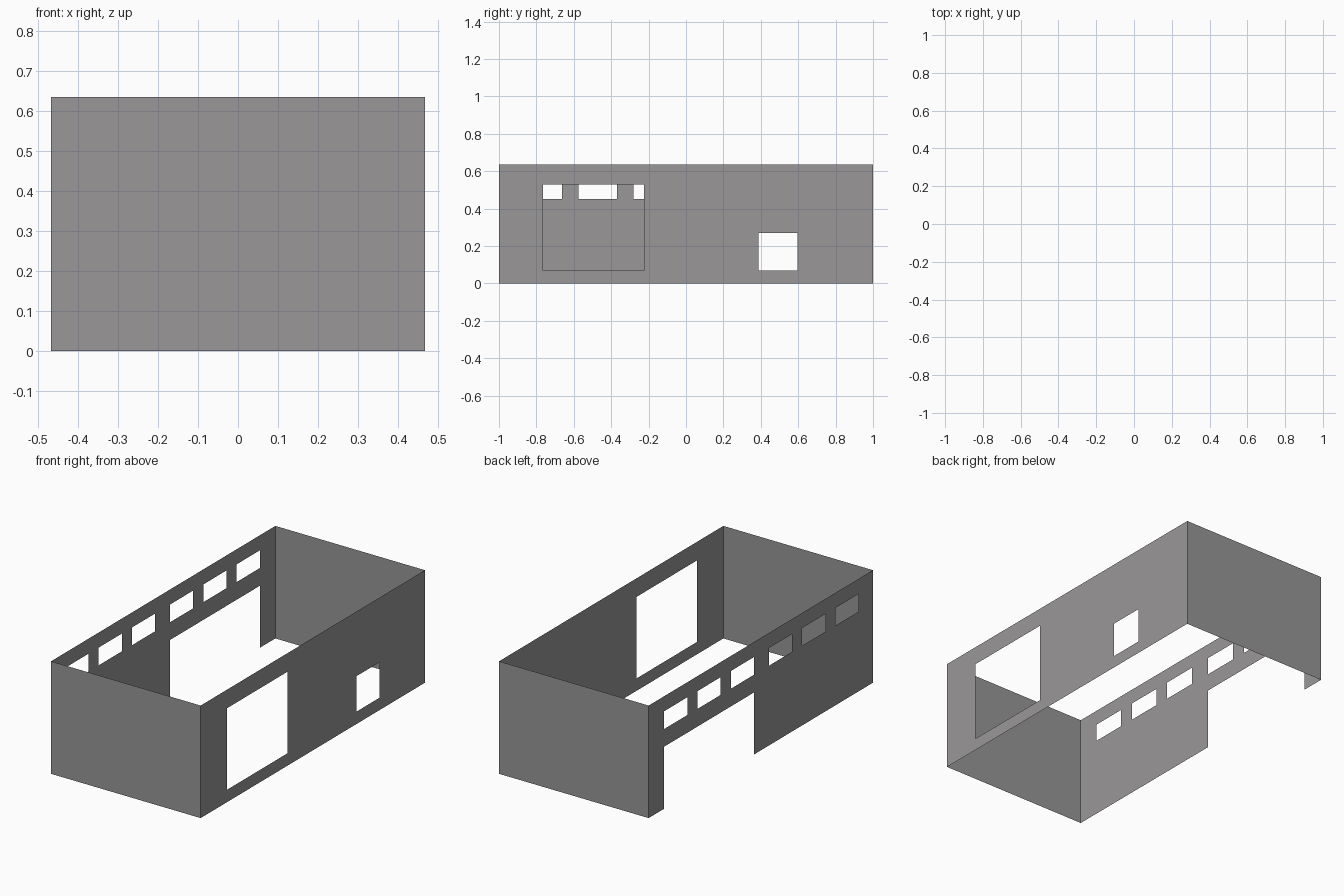
import bpy, bmesh

if "Cube" in bpy.data.objects:
    bpy.data.objects.remove(bpy.data.objects["Cube"])

W, L, H = 0.467, 1.0, 0.635   # half width, half length, height

grey = bpy.data.materials.new("warm_grey")
grey.diffuse_color = (0.32, 0.31, 0.31, 1)
grey.use_nodes = True
grey.node_tree.nodes["Principled BSDF"].inputs["Base Color"].default_value = grey.diffuse_color


def wall(name, place, half, holes=(), flip=False):
    """Thin sheet wall in (u, z); holes are (u0, u1, z0, z1)."""
    us = sorted({-half, half} | {u for h in holes for u in h[:2]})
    zs = sorted({0.0, H} | {z for h in holes for z in h[2:]})
    bm = bmesh.new()
    for u0, u1 in zip(us, us[1:]):
        for z0, z1 in zip(zs, zs[1:]):
            cu, cz = (u0 + u1) / 2, (z0 + z1) / 2
            if any(a < cu < b and c < cz < d for a, b, c, d in holes):
                continue
            pts = [(u0, z0), (u1, z0), (u1, z1), (u0, z1)]
            if flip:
                pts.reverse()
            bm.faces.new([bm.verts.new(place(u, z)) for u, z in pts])
    bmesh.ops.remove_doubles(bm, verts=bm.verts, dist=1e-5)
    me = bpy.data.meshes.new(name)
    bm.to_mesh(me)
    bm.free()
    me.materials.append(grey)
    ob = bpy.data.objects.new(name, me)
    bpy.context.collection.objects.link(ob)


# Solid end walls
wall("front_wall", lambda u, z: (u, -L, z), W)
wall("back_wall", lambda u, z: (u, L, z), W, flip=True)

# Right wall with a large and a small opening
wall("right_wall", lambda u, z: (W, u, z), L,
     [(-0.765, -0.225, 0.07, 0.53), (0.388, 0.595, 0.07, 0.27)])

# Left wall with a row of high windows and a wide doorway
windows = [(y, y + 0.206, 0.45, 0.55)
           for y in (-0.87, -0.575, -0.28, 0.06, 0.36, 0.655)]
wall("left_wall", lambda u, z: (-W, u, z), L,
     windows + [(0.06, 0.861, 0.0, 0.35)], flip=True)
